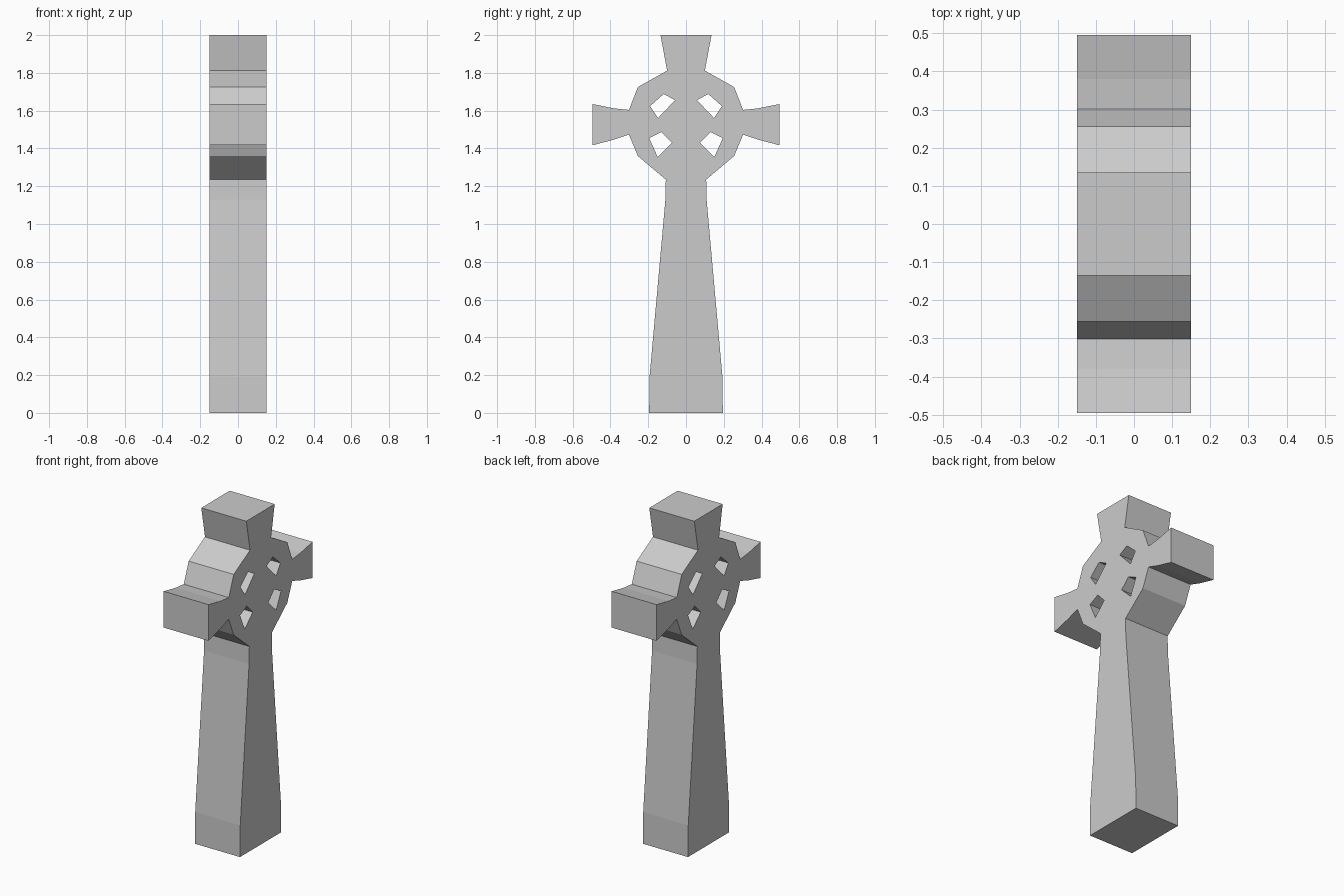
import bpy
import bmesh

if "Cube" in bpy.data.objects:
    bpy.data.objects.remove(bpy.data.objects["Cube"], do_unlink=True)

HALF = 0.15  # half thickness along x

# Right half of the cross outline as (y, z), from foot to top
half_outline = [(0.195, 0), (0.193, 0.19), (0.109, 1.13), (0.107, 1.235),
                (0.255, 1.36), (0.302, 1.473), (0.38, 1.447), (0.495, 1.417),
                (0.495, 1.635), (0.38, 1.612), (0.302, 1.604), (0.255, 1.725),
                (0.1, 1.812), (0.135, 2)]
# Openings between the arms and the ring
upper_hole = [(0.058, 1.656), (0.118, 1.688), (0.19, 1.624), (0.148, 1.561)]
lower_hole = [(0.074, 1.429), (0.13, 1.487), (0.195, 1.455), (0.15, 1.355)]


def mirrored(points):
    return [(-y, z) for y, z in reversed(points)]


def add_loop(bm, points):
    verts = [bm.verts.new((-HALF, y, z)) for y, z in points]
    return [bm.edges.new((v, verts[i - 1])) for i, v in enumerate(verts)]


# Fill the profile with its holes, then extrude it through the thickness
bm = bmesh.new()
edges = add_loop(bm, half_outline + mirrored(half_outline))
for hole in (upper_hole, lower_hole):
    edges += add_loop(bm, hole) + add_loop(bm, mirrored(hole))
bmesh.ops.triangle_fill(bm, use_beauty=True, edges=edges, normal=(-1, 0, 0))
result = bmesh.ops.extrude_face_region(bm, geom=bm.faces[:], use_keep_orig=True)
moved = [g for g in result["geom"] if isinstance(g, bmesh.types.BMVert)]
bmesh.ops.translate(bm, verts=moved, vec=(2 * HALF, 0, 0))
bmesh.ops.recalc_face_normals(bm, faces=bm.faces[:])

mesh = bpy.data.meshes.new("ringed_stone_cross")
bm.to_mesh(mesh)
bm.free()
cross = bpy.data.objects.new("ringed_stone_cross", mesh)
bpy.context.collection.objects.link(cross)

# Plain stone colour
stone = bpy.data.materials.new("grey_stone")
stone.use_nodes = True
grey = (0.6, 0.6, 0.6, 1)
stone.diffuse_color = grey
stone.node_tree.nodes["Principled BSDF"].inputs["Base Color"].default_value = grey
mesh.materials.append(stone)
